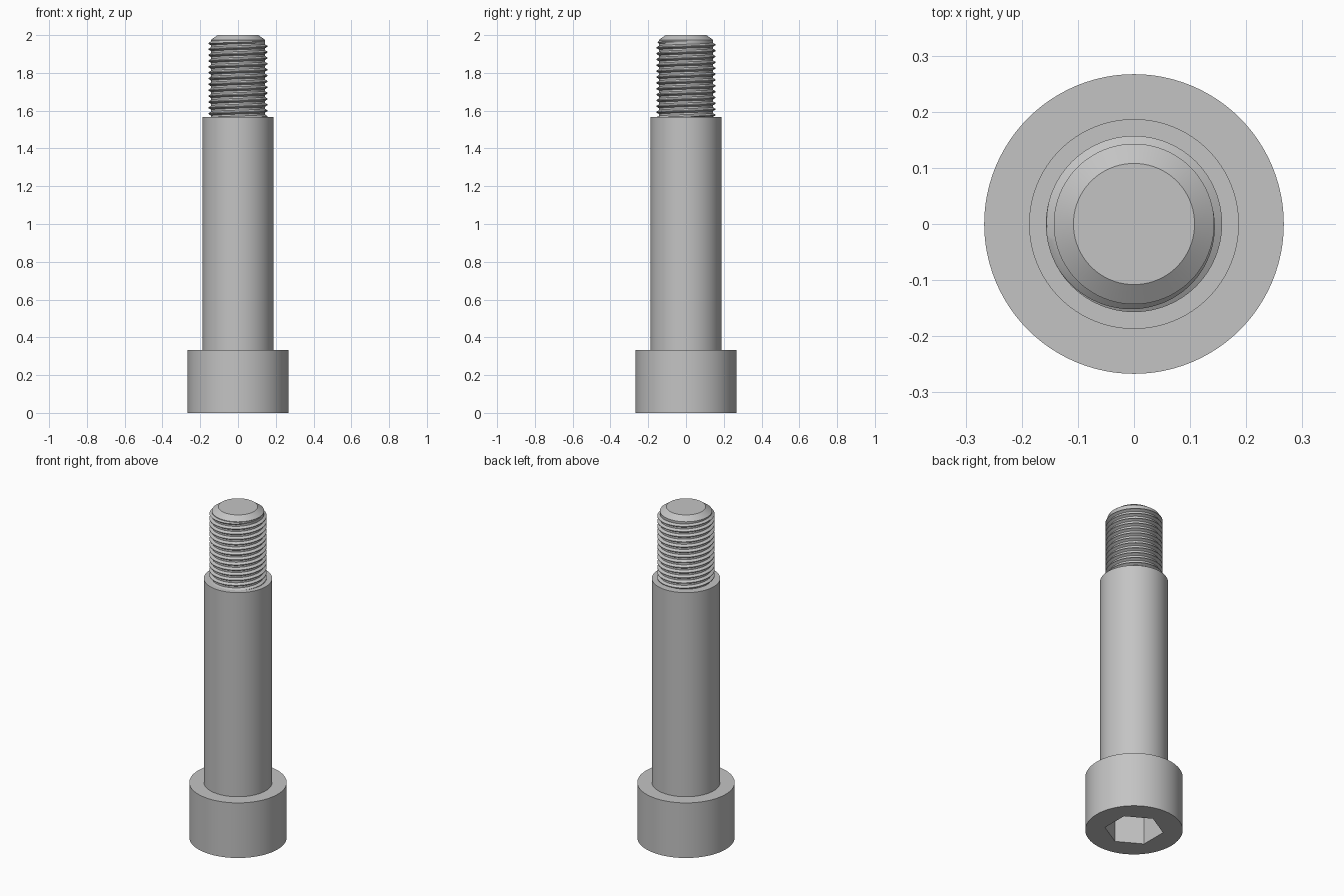
import bpy
import bmesh
from math import cos, sin, pi, radians

SEG = 96

default = bpy.data.objects.get("Cube")
if default:
    bpy.data.objects.remove(default, do_unlink=True)

steel = bpy.data.materials.new("grey steel")
steel.use_nodes = True
colour = (0.55, 0.55, 0.55, 1)
steel.diffuse_color = colour
steel.node_tree.nodes["Principled BSDF"].inputs["Base Color"].default_value = colour


def circle(radius):
    return lambda a: radius


def hexagon(apothem):
    # Corners point along +y and -y
    return lambda a: apothem / cos((a - pi / 6) % (pi / 3) - pi / 6)


def finish(name, bm):
    bmesh.ops.recalc_face_normals(bm, faces=bm.faces)
    mesh = bpy.data.meshes.new(name)
    bm.to_mesh(mesh)
    bm.free()
    mesh.materials.append(steel)
    obj = bpy.data.objects.new(name, mesh)
    bpy.context.collection.objects.link(obj)
    bpy.ops.object.select_all(action="DESELECT")
    obj.select_set(True)
    bpy.context.view_layer.objects.active = obj
    bpy.ops.object.shade_smooth_by_angle(angle=radians(25))
    return obj


def stack(name, rings):
    """Join (outline, height) rings into a solid with flat end caps."""
    bm = bmesh.new()
    loops = []
    for outline, z in rings:
        angles = [2 * pi * i / SEG for i in range(SEG)]
        loops.append([bm.verts.new((outline(a) * cos(a), outline(a) * sin(a), z))
                      for a in angles])
    for low, high in zip(loops, loops[1:]):
        for i in range(SEG):
            j = (i + 1) % SEG
            bm.faces.new((low[i], low[j], high[j], high[i]))
    bm.faces.new(loops[0])
    bm.faces.new(loops[-1])
    return finish(name, bm)


# Head with hexagonal socket opening downwards
HEAD_TOP, SHOULDER_TOP, TIP = 0.333, 1.567, 2.0
socket = hexagon(0.14)
stack("head", [(socket, 0.2), (socket, 0), (circle(0.267), 0),
               (circle(0.267), HEAD_TOP), (circle(0.15), HEAD_TOP)])

# Plain shoulder
stack("shoulder", [(circle(0.187), HEAD_TOP), (circle(0.187), SHOULDER_TOP)])

# Threaded core with chamfered tip
ROOT, CREST, PITCH = 0.142, 0.157, 0.031
THREAD_TOP = 1.972
stack("thread_core", [(circle(ROOT - 0.002), SHOULDER_TOP),
                      (circle(ROOT - 0.002), THREAD_TOP - 0.02),
                      (circle(ROOT + 0.001), THREAD_TOP - 0.01),
                      (circle(ROOT + 0.001), THREAD_TOP + 0.003),
                      (circle(0.108), TIP)])


# Helical thread ridge, trimmed at both ends
def thread():
    bm = bmesh.new()
    profile = [(0, CREST), (0.125, CREST), (0.405, ROOT), (0.72, ROOT), (1, CREST)]
    turns = int((THREAD_TOP - SHOULDER_TOP) / PITCH) + 2
    previous = None
    for k in range(turns * SEG + 1):
        a = 2 * pi * k / SEG
        base = SHOULDER_TOP + PITCH * (k / SEG - 1)
        row = []
        for offset, radius in profile:
            z = min(max(base + offset * PITCH, SHOULDER_TOP), THREAD_TOP)
            r = min(radius, ROOT + THREAD_TOP - z)
            row.append(bm.verts.new((r * cos(a), r * sin(a), z)))
        if previous:
            for i in range(len(profile) - 1):
                bm.faces.new((previous[i], row[i], row[i + 1], previous[i + 1]))
        previous = row
    bmesh.ops.remove_doubles(bm, verts=bm.verts, dist=0.00001)
    bmesh.ops.dissolve_degenerate(bm, edges=bm.edges, dist=0.00001)
    return finish("thread", bm)


thread()
